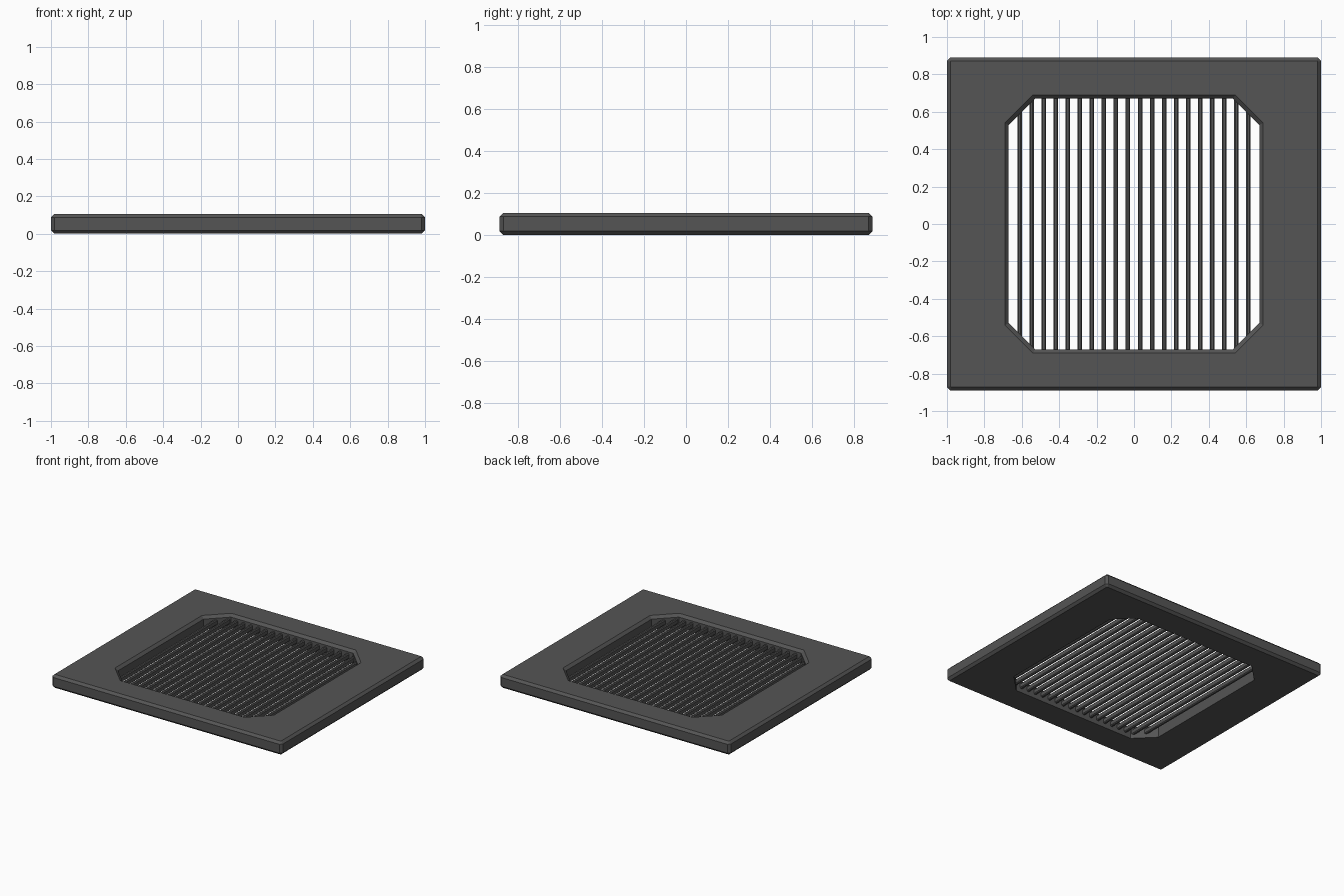
import bpy, bmesh

if "Cube" in bpy.data.objects:
    bpy.data.objects.remove(bpy.data.objects["Cube"])

mat = bpy.data.materials.new("dark_grey")
mat.diffuse_color = (0.09, 0.09, 0.09, 1)
mat.use_nodes = True
mat.node_tree.nodes["Principled BSDF"].inputs["Base Color"].default_value = mat.diffuse_color


def octagon(hx, hy, cut, z):
    """Rectangle with cut corners, counter-clockwise."""
    return [(hx, cut - hy, z), (hx, hy - cut, z), (hx - cut, hy, z), (cut - hx, hy, z),
            (-hx, hy - cut, z), (-hx, cut - hy, z), (cut - hx, -hy, z), (hx - cut, -hy, z)]


def loft(name, rings, closed):
    """Skin rings of eight points; closed joins last ring to first, else caps."""
    bm = bmesh.new()
    loops = [[bm.verts.new(p) for p in ring] for ring in rings]
    pairs = list(zip(loops, loops[1:]))
    if closed:
        pairs.append((loops[-1], loops[0]))
    else:
        bm.faces.new(loops[0])
        bm.faces.new(loops[-1])
    for a, b in pairs:
        for i in range(8):
            j = (i + 1) % 8
            bm.faces.new((a[i], a[j], b[j], b[i]))
    bmesh.ops.recalc_face_normals(bm, faces=bm.faces)
    mesh = bpy.data.meshes.new(name)
    bm.to_mesh(mesh)
    bm.free()
    mesh.materials.append(mat)
    obj = bpy.data.objects.new(name, mesh)
    bpy.context.collection.objects.link(obj)
    return obj


# Frame: chamfered plate with an octagonal opening
H, C = 0.105, 0.018
loft("frame", [
    octagon(1 - C, 0.89 - C, 0.004, 0),
    octagon(1, 0.89, C, C),
    octagon(1, 0.89, C, H - C),
    octagon(1 - C, 0.89 - C, 0.004, H),
    octagon(0.69, 0.69, 0.15, H),
    octagon(0.67, 0.67, 0.14, H - 0.02),
    octagon(0.67, 0.67, 0.14, 0),
], True)

# Grille bars: chamfered section, ends set into the opening wall
COUNT, PITCH = 20, 0.0644
for n in range(COUNT):
    x = (n - (COUNT - 1) / 2) * PITCH
    half = min(0.67, 1.20 - abs(x)) + 0.018
    section = octagon(0.012, 0.02, 0.006, 0)
    loft(f"grille_bar_{n + 1:02d}",
         [[(x + u, y, 0.052 + v) for u, v, _ in section] for y in (-half, half)], False)
